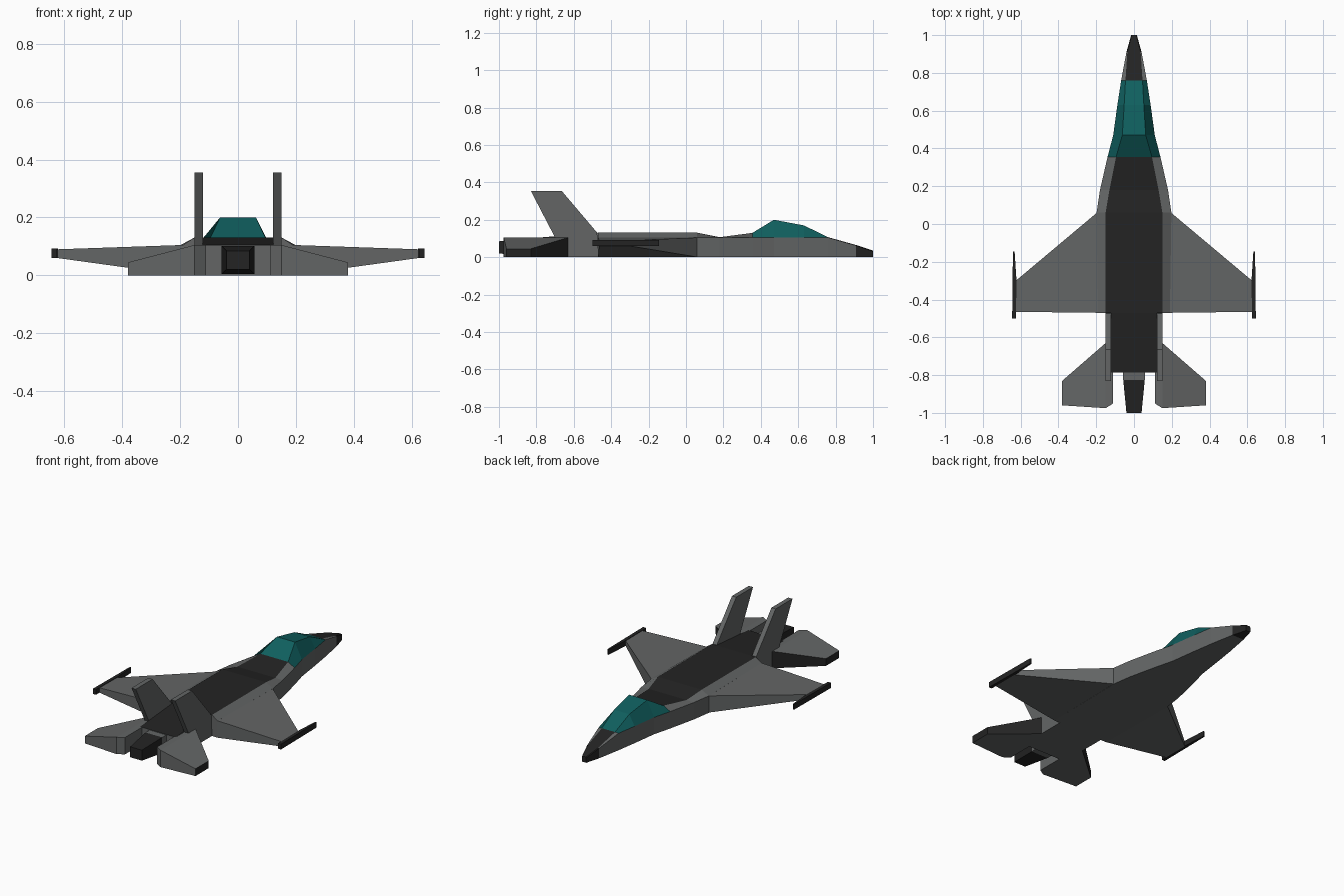
import bpy, bmesh

if "Cube" in bpy.data.objects:
    bpy.data.objects.remove(bpy.data.objects["Cube"])


def material(name, rgb):
    m = bpy.data.materials.new(name)
    m.diffuse_color = (*rgb, 1)
    m.use_nodes = True
    m.node_tree.nodes["Principled BSDF"].inputs["Base Color"].default_value = m.diffuse_color
    return m


GREY, DARK, TEAL = 0, 1, 2
MATS = [material("hull grey", (0.125, 0.131, 0.131)),
        material("dark panel", (0.017, 0.017, 0.017)),
        material("teal glass", (0.005, 0.115, 0.113))]


def loft(name, rings, colour=lambda c, n: GREY):
    """Skin matching rings of points, cap both ends, colour faces by rule."""
    bm = bmesh.new()
    vs = [[bm.verts.new(p) for p in r] for r in rings]
    k = len(rings[0])
    for a, b in zip(vs, vs[1:]):
        for i in range(k):
            j = (i + 1) % k
            bm.faces.new((a[i], a[j], b[j], b[i]))
    bm.faces.new(vs[0])
    bm.faces.new(vs[-1])
    bmesh.ops.recalc_face_normals(bm, faces=bm.faces)
    for f in bm.faces:
        f.normal_update()
        f.material_index = colour(f.calc_center_median(), f.normal)
    me = bpy.data.meshes.new(name)
    bm.to_mesh(me)
    bm.free()
    for m in MATS:
        me.materials.append(m)
    ob = bpy.data.objects.new(name, me)
    bpy.context.collection.objects.link(ob)
    return ob


def section(y, w, s, d, t):
    """Hull section: half width w, side height s, deck half width d, top t."""
    return [(-w, y, 0), (w, y, 0), (w, y, s), (d, y, t), (-d, y, t), (-w, y, s)]


def box_ring(y, w, z0, z1):
    return [(-w, y, z0), (w, y, z0), (w, y, z1), (-w, y, z1)]


def slab(name, side, outline, low, high, colour=lambda c, n: GREY):
    """Plate from an xy outline, with under and upper heights as rules of x."""
    return loft(name, [[(side * x, y, low(x)) for x, y in outline],
                       [(side * x, y, high(x)) for x, y in outline]], colour)


# fuselage with nose, canopy and dark spine
def hull_colour(c, n):
    if c.y > 0.91:
        return DARK
    if 0.355 < c.y < 0.76 and c.z > 0.107:
        return TEAL
    if n.z > 0.5 and abs(c.x) < 0.01:
        return DARK
    return GREY


loft("fuselage", [section(*s) for s in (
    (1.0, .015, .030, .012, .035),
    (.91, .040, .062, .035, .065),
    (.76, .068, .105, .045, .107),
    (.63, .088, .105, .052, .170),
    (.47, .110, .105, .062, .200),
    (.355, .140, .105, .095, .130),
    (.18, .180, .105, .130, .107),
    (.06, .198, .105, .150, .131),
    (-.47, .190, .105, .150, .131))], hull_colour)

# rear body under the sloping deck
loft("tail_body", [box_ring(-.47, .122, 0, .131), box_ring(-.785, .122, 0, .105)],
     lambda c, n: DARK if n.z > 0.5 else GREY)

# engine nozzle
loft("nozzle", [box_ring(-.78, .058, .005, .102), box_ring(-.825, .057, .005, .102),
                box_ring(-1.0, .040, .020, .085)],
     lambda c, n: DARK if c.y < -.825 else GREY)


def lerp(x, x0, z0, x1, z1):
    return z0 + (z1 - z0) * (x - x0) / (x1 - x0)


for side, label in ((1, "right"), (-1, "left")):
    # main wing
    slab(label + "_wing", side, [(.19, .065), (.625, -.30), (.625, -.465), (.19, -.47)],
         lambda x: lerp(x, .19, 0, .625, .06), lambda x: lerp(x, .19, .105, .625, .09))
    # wing tip rail
    slab(label + "_tip_rail", side,
         [(.632, -.145), (.641, -.145), (.645, -.50), (.625, -.50), (.622, -.30)],
         lambda x: .06, lambda x: .093, lambda c, n: DARK)
    # tailplane, with dark leading edge and tip
    slab(label + "_tailplane", side, [(.15, -.63), (.38, -.83), (.38, -.96), (.15, -.975)],
         lambda x: 0, lambda x: lerp(x, .15, .105, .38, .045),
         lambda c, n: DARK if abs(n.z) < .5 and (n.y > .3 or n.x * side > .9) else GREY)
    # boom carrying the tailplane
    slab(label + "_tail_boom", side, [(.11, -.65), (.15, -.63), (.15, -.975), (.11, -.95)],
         lambda x: 0, lambda x: .105)
    # upright fin
    fin = [(-.47, 0), (-.475, .131), (-.665, .355), (-.83, .355), (-.70, .105), (-.66, 0)]
    loft(label + "_fin", [[(side * x, y, z) for y, z in fin] for x in (.121, .15)])
